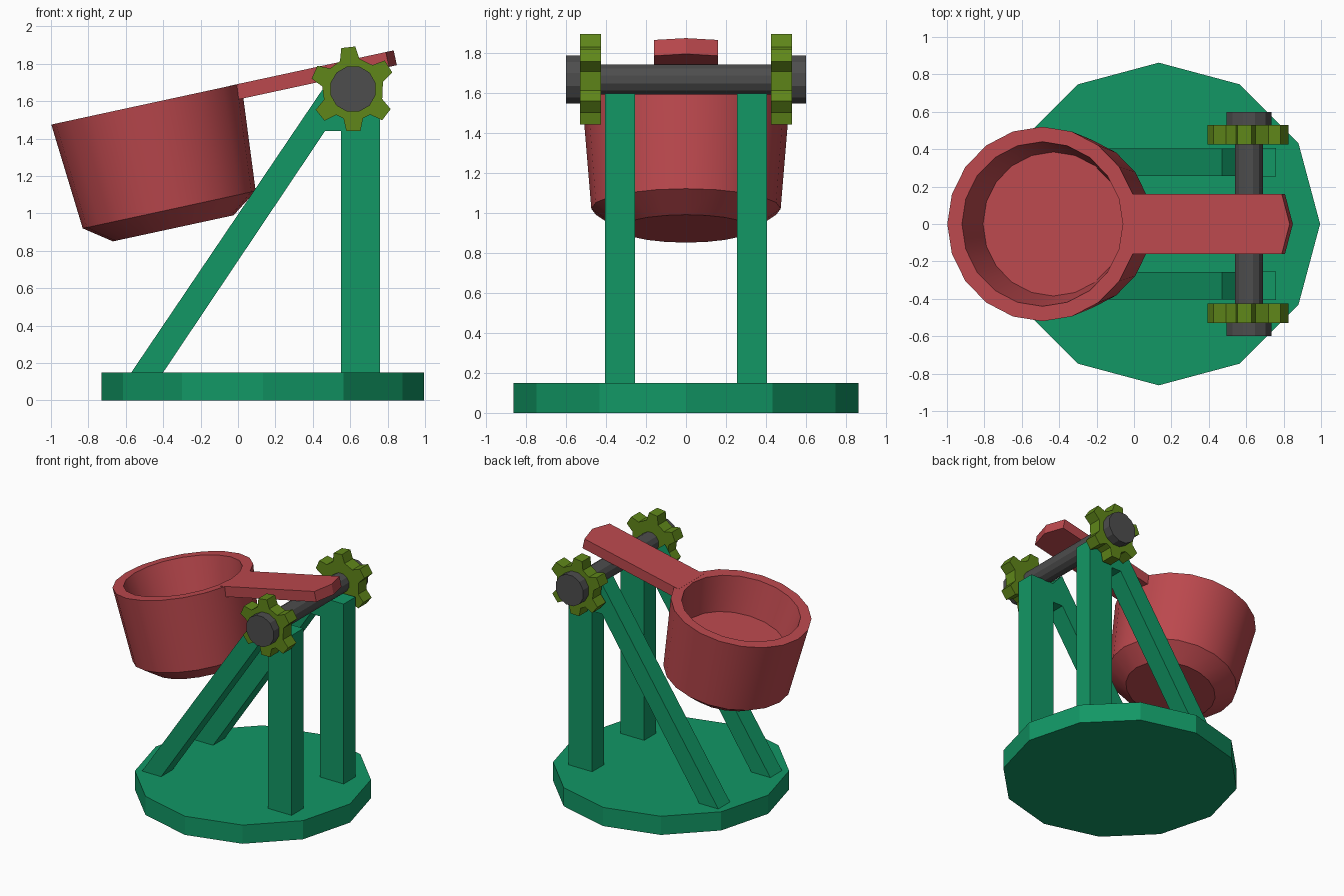
import bpy, bmesh, math
from mathutils import Matrix, Vector

if "Cube" in bpy.data.objects:
    bpy.data.objects.remove(bpy.data.objects["Cube"])

def material(name, rgb):
    m = bpy.data.materials.new(name)
    m.diffuse_color = (*rgb, 1)
    m.use_nodes = True
    m.node_tree.nodes["Principled BSDF"].inputs["Base Color"].default_value = m.diffuse_color
    return m

GREEN = material("green", (0.006, 0.31, 0.13))
RED = material("red", (0.50, 0.065, 0.075))
OLIVE = material("olive", (0.115, 0.24, 0.01))
DARK = material("dark_grey", (0.075, 0.075, 0.075))

def finish(name, bm, mat, matrix=Matrix(), smooth=None):
    bmesh.ops.recalc_face_normals(bm, faces=bm.faces)
    me = bpy.data.meshes.new(name)
    bm.to_mesh(me)
    bm.free()
    ob = bpy.data.objects.new(name, me)
    bpy.context.collection.objects.link(ob)
    me.materials.append(mat)
    ob.matrix_world = matrix
    if smooth:
        bpy.ops.object.select_all(action='DESELECT')
        ob.select_set(True)
        bpy.context.view_layer.objects.active = ob
        bpy.ops.object.shade_smooth_by_angle(angle=math.radians(smooth))
    return ob

def extrude(name, pts, offset, mat, matrix=Matrix()):
    """Extrude a flat outline of 3D points along an offset."""
    bm = bmesh.new()
    f = bm.faces.new([bm.verts.new(p) for p in pts])
    r = bmesh.ops.extrude_face_region(bm, geom=[f], use_keep_orig=True)
    bmesh.ops.translate(bm, vec=Vector(offset),
                        verts=[v for v in r["geom"] if isinstance(v, bmesh.types.BMVert)])
    return finish(name, bm, mat, matrix)

def ring(n, r, start=0):
    return [(r * math.cos(start + 2 * math.pi * i / n),
             r * math.sin(start + 2 * math.pi * i / n)) for i in range(n)]

def side_part(name, outline, y0, y1, mat):
    """Extrude an x-z outline from y0 to y1."""
    return extrude(name, [(x, y0, z) for x, z in outline], (0, y1 - y0, 0), mat)

# Twelve-sided base
extrude("base", [(x + 0.1325, y, 0) for x, y in ring(12, 0.8625)], (0, 0, 0.15), GREEN)

# Axle centre and gear outline with blocky teeth
AX, AZ = 0.615, 1.665
gear = []
for a in (97, 157, 219, 271, 323, 33):
    for da, r in ((-19, 0.165), (-10, 0.228), (9, 0.228), (18, 0.165)):
        t = math.radians(a + da)
        gear.append((AX + r * math.cos(t), AZ + r * math.sin(t)))

post = [(0.55, 0.14), (0.76, 0.14), (0.76, 1.595), (0.55, 1.595)]
strut = [(-0.577, 0.14), (-0.407, 0.14), (0.465, 1.44), (0.56, 1.44),
         (0.56, 1.59), (0.47, 1.69)]
for side, s in (("front", -1), ("back", 1)):
    side_part(side + "_post", post, s * 0.255, s * 0.405, GREEN)
    side_part(side + "_strut", strut, s * 0.256, s * 0.404, GREEN)
    side_part(side + "_gear", gear, s * 0.425, s * 0.53, OLIVE)
    side_part(side + "_axle_cap", [(x + AX, z + AZ) for x, z in ring(12, 0.125, math.pi / 12)],
              s * 0.52, s * 0.6, DARK)
side_part("axle", [(x + AX, z + AZ) for x, z in ring(12, 0.077, math.pi / 12)], -0.53, 0.53, DARK)

# Tilted bucket: lathed profile, then arm in the same frame
tilt = Matrix.Translation((-0.49, 0, 1.585)) @ Matrix.Rotation(math.radians(-12.2), 4, 'Y')
profile = [(0.33, -0.68), (0.473, -0.578), (0.52, 0), (0.44, 0), (0.385, -0.28)]
bm = bmesh.new()
loops = [[bm.verts.new((x, y, z)) for x, y in ring(20, r)] for r, z in profile]
for a, b in zip(loops, loops[1:]):
    for i in range(20):
        j = (i + 1) % 20
        bm.faces.new((a[i], a[j], b[j], b[i]))
bm.faces.new(loops[0])
bm.faces.new(loops[-1])
finish("bucket", bm, RED, tilt, smooth=30)

arm = [(0.455, -0.16), (1.31, -0.16), (1.353, 0), (1.31, 0.16), (0.455, 0.16)]
extrude("arm", [(x, y, -0.08) for x, y in arm], (0, 0, 0.081), RED, tilt)
